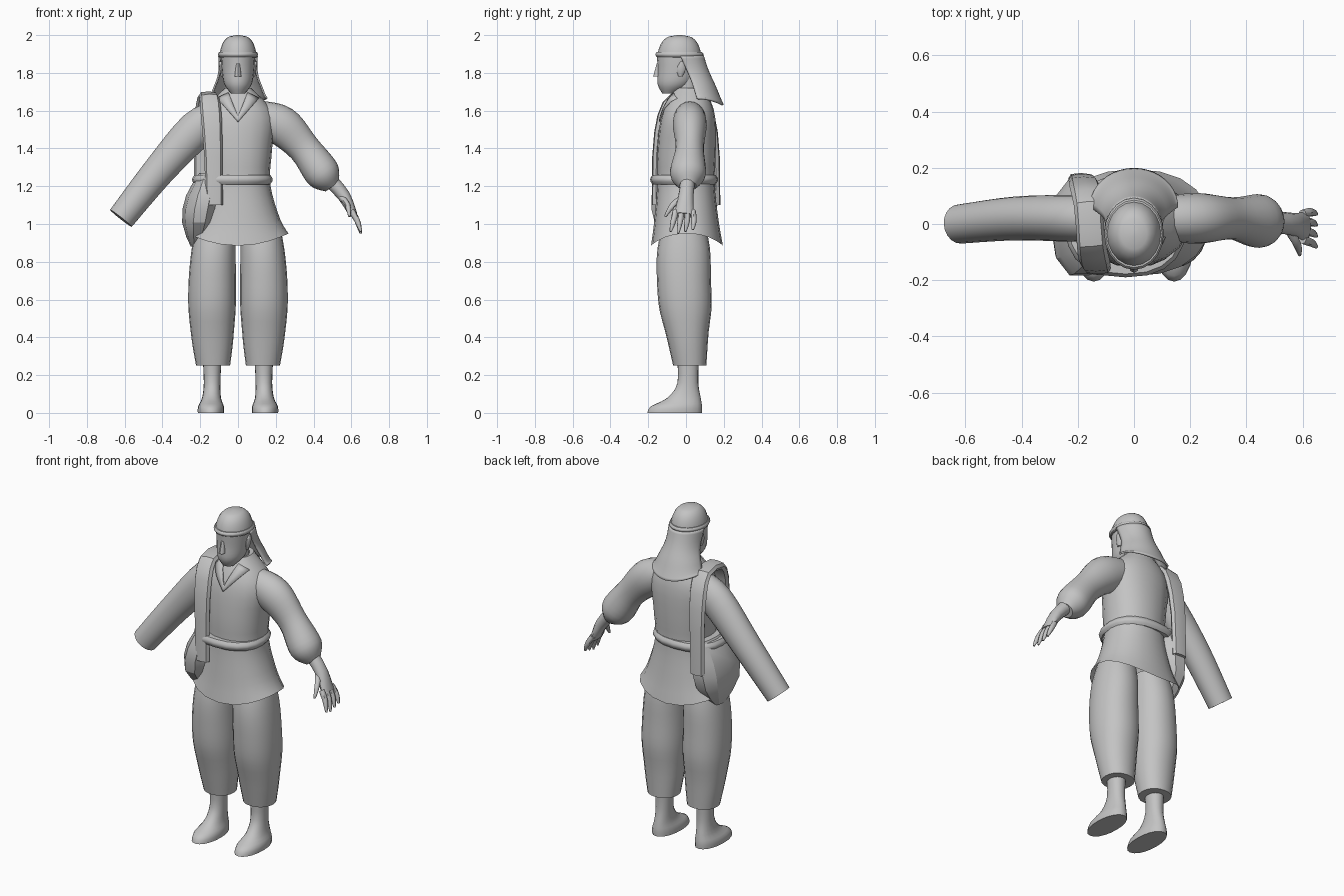
import bpy, bmesh, math
from mathutils import Vector
from mathutils.bvhtree import BVHTree

default_cube = bpy.data.objects.get("Cube")
if default_cube:
    bpy.data.objects.remove(default_cube)

grey = bpy.data.materials.new("plain grey")
grey.use_nodes = True
grey.diffuse_color = (0.55, 0.55, 0.55, 1)
shader = grey.node_tree.nodes["Principled BSDF"]
shader.inputs["Base Color"].default_value = grey.diffuse_color

ACROSS, DEEP, UP = Vector((1, 0, 0)), Vector((0, 1, 0)), Vector((0, 0, 1))


def finish(name, bm, angle=45, mirror=False, thickness=None):
    """Turn a bmesh into a shaded object, optionally mirrored and thickened."""
    bmesh.ops.recalc_face_normals(bm, faces=bm.faces)
    mesh = bpy.data.meshes.new(name)
    bm.to_mesh(mesh)
    bm.free()
    mesh.materials.append(grey)
    mesh.shade_smooth()
    mesh.set_sharp_from_angle(angle=math.radians(angle))
    obj = bpy.data.objects.new(name, mesh)
    bpy.context.collection.objects.link(obj)
    if thickness:
        solid = obj.modifiers.new("thickness", "SOLIDIFY")
        solid.thickness = thickness
        solid.offset = 0
    if mirror:
        obj.modifiers.new("mirror", "MIRROR")
    return obj


def along(keys, t):
    """Smoothly interpolate evenly spaced numbers or vectors."""
    last = len(keys) - 1
    i = min(int(t * last), last - 1)
    f = t * last - i
    before, start, end, after = (keys[min(max(i + k, 0), last)] for k in (-1, 0, 1, 2))
    leave, arrive = (end - before) / 2, (after - start) / 2
    ease = f * f * (3 - 2 * f)
    return (start * (1 - ease) + end * ease
            + leave * (f * (1 - f) ** 2) - arrive * (f * f * (1 - f)))


def loft(name, path, widths, depths=None, steps=12, sides=20, level=True, square=1.0,
         side_axis=DEEP, end_lift=0, half=False, cap_end=True, **finishing):
    """Skin oval rings along a smooth path; half leaves the front open."""
    bm = bmesh.new()
    points = [Vector(p) for p in path]
    centres = [along(points, i / steps) for i in range(steps + 1)]
    rows = []
    for i, centre in enumerate(centres):
        t = i / steps
        heading = centres[min(i + 1, steps)] - centres[max(i - 1, 0)]
        normal = UP if level else heading.normalized()
        v = (side_axis - normal * side_axis.dot(normal)).normalized()
        u = v.cross(normal)
        width, depth = along(widths, t), along(depths or widths, t)
        row = []
        for k in range(sides + half):
            a = math.pi * k / sides * (1 if half else 2)
            c, s = (math.copysign(abs(q) ** square, q) for q in (math.cos(a), math.sin(a)))
            lift = UP * end_lift * c * c * t ** 4
            row.append(bm.verts.new(centre + u * c * width + v * s * depth + lift))
        rows.append(row)
    for a, b in zip(rows, rows[1:]):
        for k in range(sides):
            j = (k + 1) % len(a)
            bm.faces.new((a[k], a[j], b[j], b[k]))
    if not half:
        bm.faces.new(rows[0])
        if cap_end:
            bm.faces.new(rows[-1])
    return finish(name, bm, **finishing)


# Tunic with a flared hem that rises at the sides
tunic = loft("tunic", [(0, .02, 1.72), (0, 0, 1.3), (0, .005, .885)],
             widths=[.07, .19, .18, .17, .215, .268], depths=[.08, .14, .155, .152, .17, .19],
             steps=18, square=.9, end_lift=.065, cap_end=False)

# V collar laid on the chest
chest = BVHTree.FromPolygons([v.co for v in tunic.data.vertices],
                             [list(p.vertices) for p in tunic.data.polygons])


def on_chest(x, z):
    hit = chest.ray_cast(Vector((x, -1, z)), DEEP)[0] or Vector((x, -.05, z))
    return hit - DEEP * .004


bm = bmesh.new()
strip = []
for i in range(9):
    t = i / 8
    strip.append([bm.verts.new(on_chest(t * (.05 + .06 * k), 1.57 - .03 * k + t / 8))
                  for k in (0, .5, 1)])
for a, b in zip(strip, strip[1:]):
    for k in range(2):
        bm.faces.new((a[k], a[k + 1], b[k + 1], b[k]))
finish("collar", bm, mirror=True, thickness=.008)

# Belt, widened where it passes over the bag strap
loft("belt", [(-.03, -.01, 1.21), (-.03, -.01, 1.26)],
     widths=[.2, .214, .2], depths=[.168, .18, .168], steps=6, square=.85)

# Baggy trousers gathered below the knee, ankles and feet
loft("trousers", [(.12, -.01, 1), (.135, -.012, .75), (.137, 0, .5), (.132, .02, .25)],
     widths=[.1, .117, .125, .125, .11, .09], depths=[.11, .14, .143, .138, .108, .088],
     steps=16, square=.92, mirror=True)
loft("feet", [(.143, -.06, 0), (.143, -.05, .035), (.14, -.01, .08), (.137, .01, .16), (.137, .01, .3)],
     widths=[.07, .068, .05, .044, .05], depths=[.145, .135, .088, .055, .058],
     square=.95, mirror=True)

# Left sleeve with a puffed cuff, and the long straight right sleeve
loft("left_sleeve", [(.1, .02, 1.57), (.23, .02, 1.52), (.35, .02, 1.4), (.45, .01, 1.265), (.5, .01, 1.2)],
     widths=[.085, .105, .085, .093, .045], depths=[.08, .09, .075, .095, .045],
     steps=20, level=False)
loft("right_sleeve", [(-.1, .02, 1.57), (-.22, .02, 1.5), (-.42, .02, 1.28), (-.62, 0, 1.03)],
     widths=[.085, .1, .085, .073], depths=[.08, .083, .078, .07], level=False)

# Left hand, leaning forward with spread fingers
loft("left_palm", [(.48, .01, 1.24), (.56, 0, 1.15), (.61, -.01, 1.05)],
     widths=[.04, .034, .022], depths=[.04, .04, .052], steps=6, sides=12, level=False)
finger = dict(widths=[.016, .016, .013, .006], steps=6, sides=8, level=False)
for i, finger_name in enumerate(("index", "middle", "ring", "little")):
    y = .03 * i - .055
    loft("left_%s_finger" % finger_name,
         [(.6, y, 1.07), (.63, y * 1.2, 1.02), (.65, y * 1.3 - .01, .95 + .01 * abs(i - 1))], **finger)
loft("left_thumb", [(.55, -.02, 1.14), (.58, -.07, 1.1), (.59, -.11, 1.04)],
     side_axis=ACROSS, **finger)

# Shoulder strap as a squared arch over the right shoulder, and the hip bag
arch = []
for i in range(13):
    a = math.pi * i / 12
    swing = math.copysign(abs(math.cos(a)) ** .6, math.cos(a))
    rise = abs(math.sin(a)) ** .6
    arch.append((-.125 - .065 * i / 12, -.16 * swing, 1.1 + .58 * rise))
loft("bag_strap", arch, widths=[.022, .022], depths=[.045, .055, .05, .055, .045], sides=8,
     level=False, square=.7, side_axis=ACROSS, angle=25)
loft("hip_bag", [(-.15, 0, 1.27), (-.195, -.01, 1.08), (-.22, 0, .88)],
     widths=[.055, .095, .09, .03], depths=[.14, .178, .165, .05],
     steps=6, sides=10, square=.9, angle=25)

# Neck, head, nose and ears
loft("neck", [(0, .01, 1.6), (0, 0, 1.8)], widths=[.06, .06], steps=2)
loft("head", [(0, -.09, 1.69), (0, -.06, 1.74), (0, -.042, 1.82), (0, -.04, 1.9)],
     widths=[.035, .073, .086, .09], depths=[.035, .09, .108, .115])
loft("nose", [(0, -.15, 1.78), (0, -.145, 1.85)], widths=[.018, .01], depths=[.024, .01],
     steps=3, sides=8)
loft("ears", [(.08, -.03, 1.78), (.09, -.02, 1.86)], widths=[.01, .013, .01],
     depths=[.01, .025, .01], steps=6, sides=10, mirror=True)

# Domed cap, head band and the cloth falling behind the neck
dome = [math.sqrt(1.01 - (i / 10) ** 2.3) for i in range(11)]
loft("cap", [(0, -.035, 1.88), (0, -.035, 2)],
     widths=[d * .098 for d in dome], depths=[d * .116 for d in dome], steps=20)
loft("head_band", [(0, -.035, 1.885), (0, -.035, 1.91)],
     widths=[.1, .106, .1], depths=[.12, .128, .12], steps=6)
loft("neck_cloth", [(0, -.03, 1.89), (0, .03, 1.75), (0, .06, 1.63)],
     widths=[.1, .1, .13, .155], depths=[.12, .11, .12, .135],
     end_lift=.035, half=True, thickness=.01)
